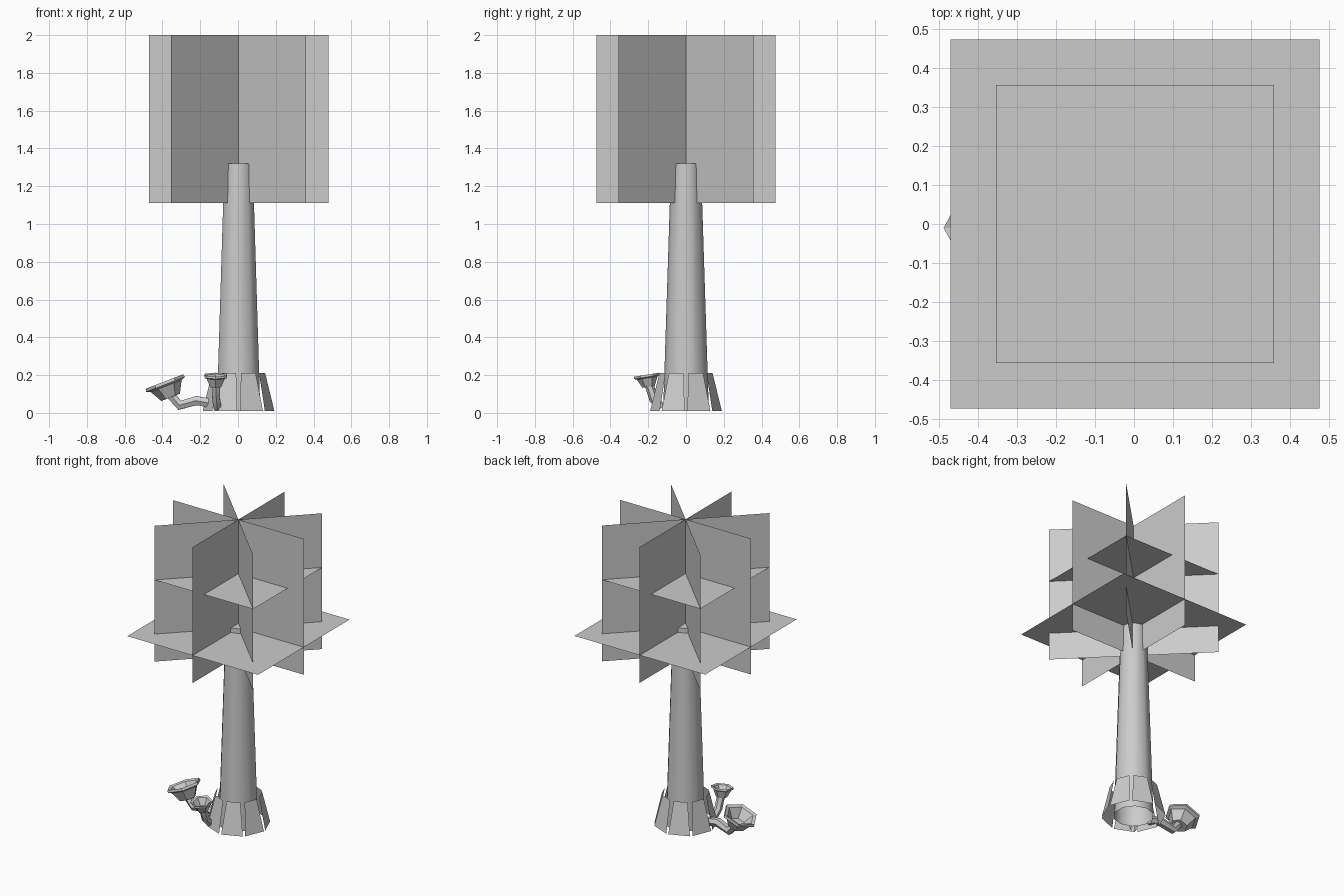
import bpy
from math import cos, sin, pi, radians
from mathutils import Vector

if "Cube" in bpy.data.objects:
    bpy.data.objects.remove(bpy.data.objects["Cube"])


def add_mesh(name, verts, faces, smooth=None):
    me = bpy.data.meshes.new(name)
    me.from_pydata([tuple(v) for v in verts], [], faces)
    me.update()
    ob = bpy.data.objects.new(name, me)
    bpy.context.collection.objects.link(ob)
    if smooth:
        bpy.ops.object.select_all(action='DESELECT')
        ob.select_set(True)
        bpy.context.view_layer.objects.active = ob
        bpy.ops.object.shade_smooth_by_angle(angle=radians(smooth))
    return ob


def rings(name, stations, sides, phase=0.0, smooth=None, cap_end=False):
    """Skin n-sided rings; each station is (centre, axis, radius)."""
    verts, faces = [], []
    for c, axis, r in stations:
        a = Vector(axis).normalized()
        u = Vector((0, 1, 0))
        u = (u - a * u.dot(a)).normalized()
        v = a.cross(u)
        for i in range(sides):
            t = phase + 2 * pi * i / sides
            verts.append(Vector(c) + (u * cos(t) + v * sin(t)) * r)
    for k in range(len(stations) - 1):
        for i in range(sides):
            j = (i + 1) % sides
            faces.append((k * sides + i, k * sides + j,
                          (k + 1) * sides + j, (k + 1) * sides + i))
    if cap_end:
        faces.append([(len(stations) - 1) * sides + i for i in range(sides)])
    return add_mesh(name, verts, faces, smooth)


CX = 0.003

# Foliage: four crossing upright cards
for i in range(4):
    a = i * pi / 4
    h = 0.475 if i % 2 == 0 else 0.505
    dx, dy = h * cos(a), h * sin(a)
    add_mesh(f"foliage_card_{i}",
             [(CX - dx, -dy, 1.11), (CX + dx, dy, 1.11),
              (CX + dx, dy, 2.0), (CX - dx, -dy, 2.0)], [(0, 1, 2, 3)])

# Foliage: two level cards
for name, h, z in (("foliage_lower_level", 0.474, 1.29),
                   ("foliage_upper_level", 0.357, 1.645)):
    add_mesh(name, [(CX - h, -h, z), (CX + h, -h, z), (CX + h, h, z), (CX - h, h, z)],
             [(0, 1, 2, 3)])

# Tapered trunk
rings("trunk", [((CX, 0, 0.01), (0, 0, 1), 0.121),
                ((CX, 0, 1.32), (0, 0, 1), 0.079)], 10, smooth=50, cap_end=True)

# Leaning bark plates around the foot
for i in range(8):
    a = i * pi / 4 + pi / 8
    n, t = Vector((cos(a), sin(a), 0)), Vector((-sin(a), cos(a), 0))
    top, bot = n * 0.135 + Vector((CX, 0, 0.21)), n * 0.178 + Vector((CX, 0, 0.01))
    add_mesh(f"root_plate_{i}", [bot - t * 0.066, bot + t * 0.066,
                                 top + t * 0.042, top - t * 0.042], [(0, 1, 2, 3)])


# Trumpet mushrooms: bent stem and hollow six-sided cup
def mushroom(name, path, stem_r, base, axis, R, depth, phase):
    pts = [Vector(p) for p in path]
    st = []
    for i, p in enumerate(pts):
        d = pts[min(i + 1, len(pts) - 1)] - pts[max(i - 1, 0)]
        st.append((p, d, stem_r))
    rings(name + "_stem", st, 6, smooth=50)
    ax, b = Vector(axis).normalized(), Vector(base)
    profile = [(0.0, 0.0), (0.48, 0.0), (0.80, 0.72), (1.0, 0.82), (0.97, 1.0),
               (0.78, 0.92), (0.40, 0.30), (0.0, 0.30)]
    rings(name + "_cup", [(b + ax * h * depth, ax, max(r * R, 0.0005)) for r, h in profile],
          6, phase)


mushroom("large_mushroom",
         [(-0.14, -0.03, 0.05), (-0.22, -0.02, 0.065), (-0.31, -0.01, 0.04),
          (-0.36, -0.01, 0.10)], 0.028,
         (-0.357, -0.01, 0.082), (-0.36, 0, 0.93), 0.11, 0.09, pi / 6)
mushroom("small_mushroom",
         [(-0.11, -0.13, 0.03), (-0.115, -0.17, 0.07), (-0.118, -0.195, 0.15)], 0.024,
         (-0.118, -0.198, 0.138), (0, -0.16, 0.98), 0.069, 0.065, 0)
